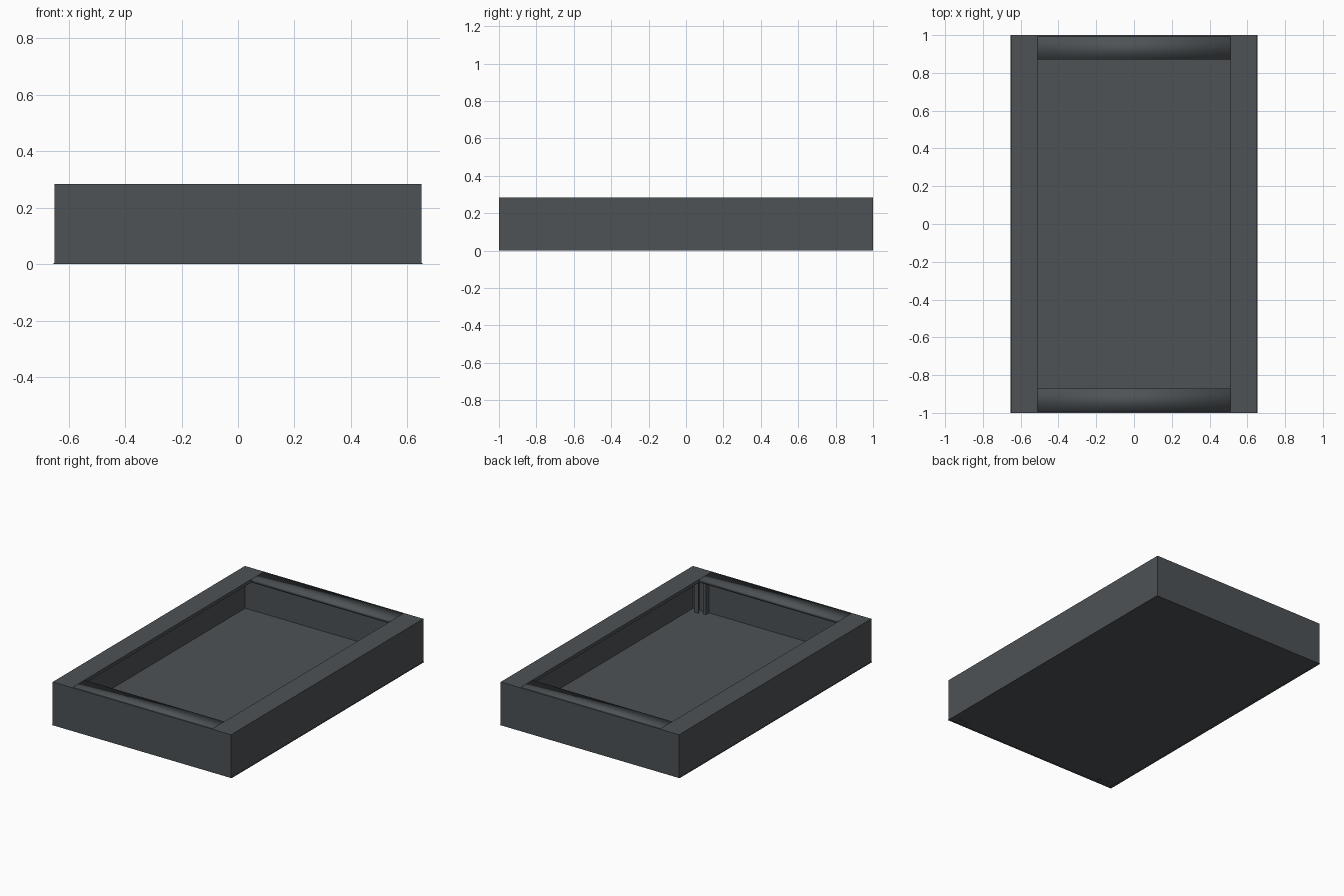
import bpy, bmesh
from math import pi
from mathutils import Matrix

if "Cube" in bpy.data.objects:
    bpy.data.objects.remove(bpy.data.objects["Cube"])

W, L, H, T = 0.65, 1.0, 0.285, 0.008    # half width, half length, height, sheet thickness
IX, IY = 0.51, 0.87                     # half size of the top opening

slate = bpy.data.materials.new("dark_slate")
slate.diffuse_color = (0.075, 0.085, 0.092, 1)
slate.use_nodes = True
slate.node_tree.nodes["Principled BSDF"].inputs["Base Color"].default_value = slate.diffuse_color


def finish(name, bm):
    me = bpy.data.meshes.new(name)
    bm.to_mesh(me)
    bm.free()
    ob = bpy.data.objects.new(name, me)
    bpy.context.collection.objects.link(ob)
    me.materials.append(slate)
    return ob


def box(name, x0, x1, y0, y1, z0, z1):
    bm = bmesh.new()
    m = Matrix.Translation(((x0 + x1) / 2, (y0 + y1) / 2, (z0 + z1) / 2))
    m = m @ Matrix.Diagonal((abs(x1 - x0), abs(y1 - y0), z1 - z0, 1))
    bmesh.ops.create_cube(bm, size=1, matrix=m)
    return finish(name, bm)


def rail(name, half, outer, inner, angle, smooth):
    """Folded sheet lip: short outer fold, flat top, inner flange."""
    bm = bmesh.new()
    prof = [(outer, H - 0.02), (outer, H), (inner, H), (inner, H - 0.022)]
    rows = [[bm.verts.new((x, y, z)) for x in (-half, half)] for y, z in prof]
    for a, b in zip(rows, rows[1:]):
        bm.faces.new((a[0], b[0], b[1], a[1])).smooth = smooth
    bm.transform(Matrix.Rotation(angle, 4, 'Z'))
    ob = finish(name, bm)
    mod = ob.modifiers.new("sheet", 'SOLIDIFY')
    mod.thickness = T / 2
    mod.offset = -1
    return ob


# Floor plate, slightly recessed from below
box("floor_plate", -W + T, W - T, -L + T, L - T, 0.004, 0.012)

# Outer walls and thin foot edges along the sides
for s, side in ((-1, "left"), (1, "right")):
    box(side + "_wall", s * (W - T), s * W, -L, L, 0, H)
    box(side + "_foot_edge", s * W, s * (W + 0.004), -L, L, 0, 0.004)
for s, side in ((-1, "front"), (1, "back")):
    box(side + "_wall", -W + T, W - T, s * (L - T), s * L, 0, H)

# Top lips: soft-shaded at the ends, flat along the sides
rail("back_lip", IX, L - T, IY, 0, True)
rail("front_lip", IX, L - T, IY, pi, True)
rail("left_lip", L - T, W - T, IX, pi / 2, False)
rail("right_lip", L - T, W - T, IX, -pi / 2, False)

# Folded channel brackets in the two front corners
for s, side in ((-1, "left"), (1, "right")):
    box(side + "_bracket_outer", s * 0.596, s * 0.602, -L + T, -0.95, 0.0, 0.262)
    box(side + "_bracket_return", s * 0.575, s * 0.602, -0.956, -0.95, 0.0, 0.262)
    box(side + "_bracket_inner", s * 0.526, s * 0.532, -L + T, -0.96, 0.0, 0.262)
    box(side + "_bracket_tab", s * 0.526, s * 0.55, -0.966, -0.96, 0.0, 0.262)
